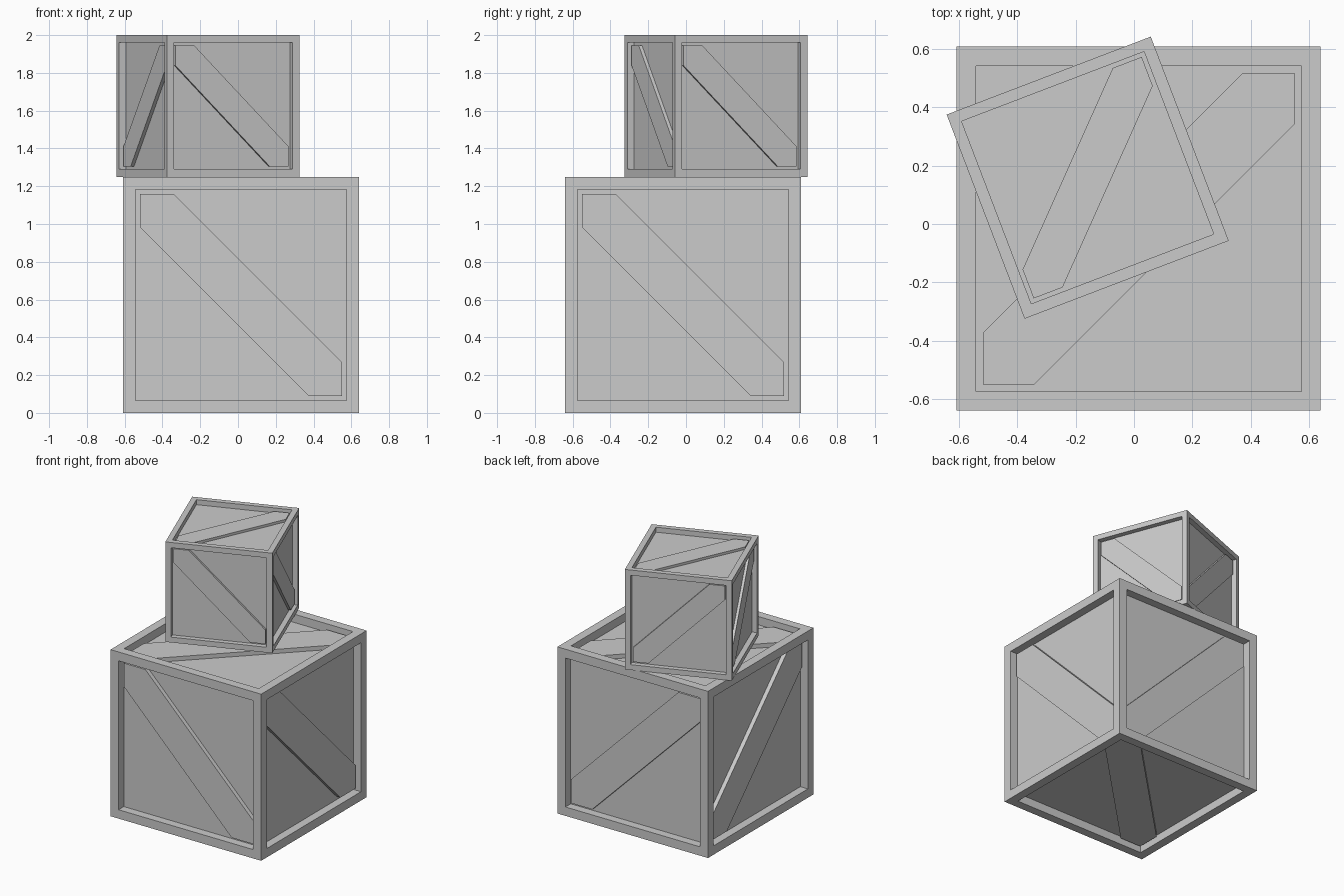
import bpy, bmesh
from math import radians
from mathutils import Matrix, Vector

if "Cube" in bpy.data.objects:
    bpy.data.objects.remove(bpy.data.objects["Cube"])

SIZE = 1.25      # edge of the large crate
FRAME = 0.094    # width of the frame bars
RECESS = 0.0625  # how far the panels sit behind the frame
BOARD = 0.0313   # thickness of the diagonal boards
CUT = 0.177      # where a board edge meets the frame, measured from the corner


def add_object(name, bm, parent=None):
    bmesh.ops.recalc_face_normals(bm, faces=bm.faces)
    mesh = bpy.data.meshes.new(name)
    bm.to_mesh(mesh)
    bm.free()
    obj = bpy.data.objects.new(name, mesh)
    bpy.context.collection.objects.link(obj)
    obj.parent = parent
    return obj


def crate_box(name):
    # Cube with a sunken panel on all six sides
    bm = bmesh.new()
    bmesh.ops.create_cube(bm, size=SIZE)
    panels = list(bm.faces)
    bmesh.ops.inset_individual(bm, faces=panels, thickness=FRAME)
    bm.normal_update()
    for face in bmesh.ops.extrude_discrete_faces(bm, faces=panels)["faces"]:
        face.normal_update()
        bmesh.ops.translate(bm, verts=face.verts, vec=-face.normal * RECESS)
    return add_object(name, bm)


def diagonal_board(name, u, v, side, parent):
    # Board running along u + v, trimmed to the frame opening
    u, v = Vector(u), Vector(v)
    normal = u.cross(v) * side
    h = SIZE / 2 - FRAME + 0.004
    outline = [(-h, -h), (CUT - h, -h), (h, h - CUT),
               (h, h), (h - CUT, h), (-h, CUT - h)]
    bm = bmesh.new()
    base = normal * (SIZE / 2 - RECESS - 0.004)
    face = bm.faces.new([bm.verts.new(u * a + v * b + base) for a, b in outline])
    top = bmesh.ops.extrude_face_region(bm, geom=[face])["geom"]
    bmesh.ops.translate(bm, vec=normal * (BOARD + 0.004),
                        verts=[g for g in top if isinstance(g, bmesh.types.BMVert)])
    add_object(name, bm, parent)


def crate(name, center, scale, turn):
    box = crate_box(name + "_box")
    X, Y, Z, down = (1, 0, 0), (0, 1, 0), (0, 0, 1), (0, 0, -1)
    # One pair of opposite boards per axis, both along the same diagonal
    for label, u, v in (("front_back", X, down), ("side", Y, down), ("top_bottom", X, Y)):
        for n, side in enumerate((1, -1), 1):
            diagonal_board(f"{name}_{label}_board_{n}", u, v, side, box)
    box.matrix_world = (Matrix.Translation(center) @ Matrix.Rotation(radians(turn), 4, "Z")
                        @ Matrix.Scale(scale, 4))


crate("large_crate", (0.016, -0.016, 0.625), 1.0, 0)
crate("small_crate", (-0.159, 0.159, 1.625), 0.6, 20.9)
